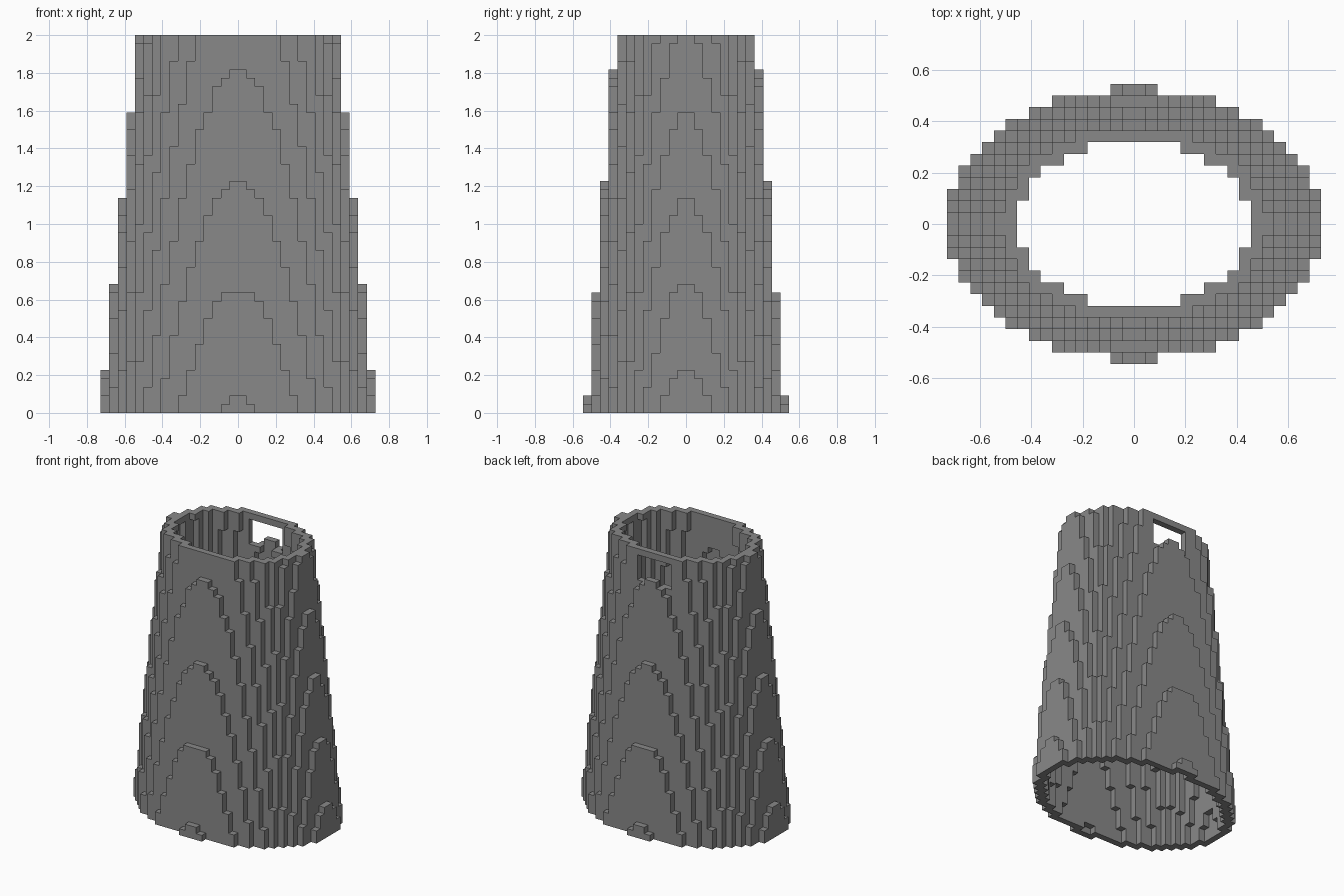
import bpy, bmesh
from mathutils import Vector

cube = bpy.data.objects.get("Cube")
if cube:
    bpy.data.objects.remove(cube)

LAYERS = 44
CELL = 2 / LAYERS


# Solid tapering oval, sampled at cell centres
def inside(i, j, k):
    rx, ry = 16 - 0.1023 * k, 11.6 - 0.0785 * k
    return 0 <= k < LAYERS and ((i + 0.5) / rx) ** 2 + ((j + 0.5) / ry) ** 2 <= 1


# Small window in the back wall, just below the rim
def in_window(i, j, k):
    return -3 <= i < 3 and j == 7 and 39 <= k <= 42


# A wall cell touches the outside somewhere within its own layer
def is_wall(i, j, k):
    ring = [(a, b) for a in (-1, 0, 1) for b in (-1, 0, 1)]
    return (inside(i, j, k) and not in_window(i, j, k)
            and not all(inside(i + a, j + b, k) for a, b in ring))


cells = {(i, j, k) for k in range(LAYERS) for i in range(-17, 17)
         for j in range(-13, 13) if is_wall(i, j, k)}

# Only the exposed sides of the cells become faces
bm = bmesh.new()
corners = {}


def corner(p):
    key = tuple(round(c) for c in p)
    if key not in corners:
        corners[key] = bm.verts.new(Vector(key) * CELL)
    return corners[key]


for cell in sorted(cells):
    centre = Vector(cell) + Vector((0.5, 0.5, 0.5))
    for axis in range(3):
        for sign in (-1, 1):
            n = Vector((0, 0, 0))
            n[axis] = sign
            if tuple(int(c) for c in Vector(cell) + n) in cells:
                continue
            u = Vector((0, 0, 0))
            u[(axis + 1) % 3] = 1
            v = n.cross(u)
            quad = [centre + (n + a * u + b * v) / 2
                    for a, b in ((-1, -1), (1, -1), (1, 1), (-1, 1))]
            bm.faces.new([corner(p) for p in quad])

mesh = bpy.data.meshes.new("tower_wall")
bm.to_mesh(mesh)
bm.free()
tower = bpy.data.objects.new("tower_wall", mesh)
bpy.context.collection.objects.link(tower)

# Plain grey stone
stone = bpy.data.materials.new("stone_grey")
stone.use_nodes = True
colour = (0.25, 0.25, 0.25, 1)
stone.diffuse_color = colour
stone.node_tree.nodes["Principled BSDF"].inputs["Base Color"].default_value = colour
mesh.materials.append(stone)
